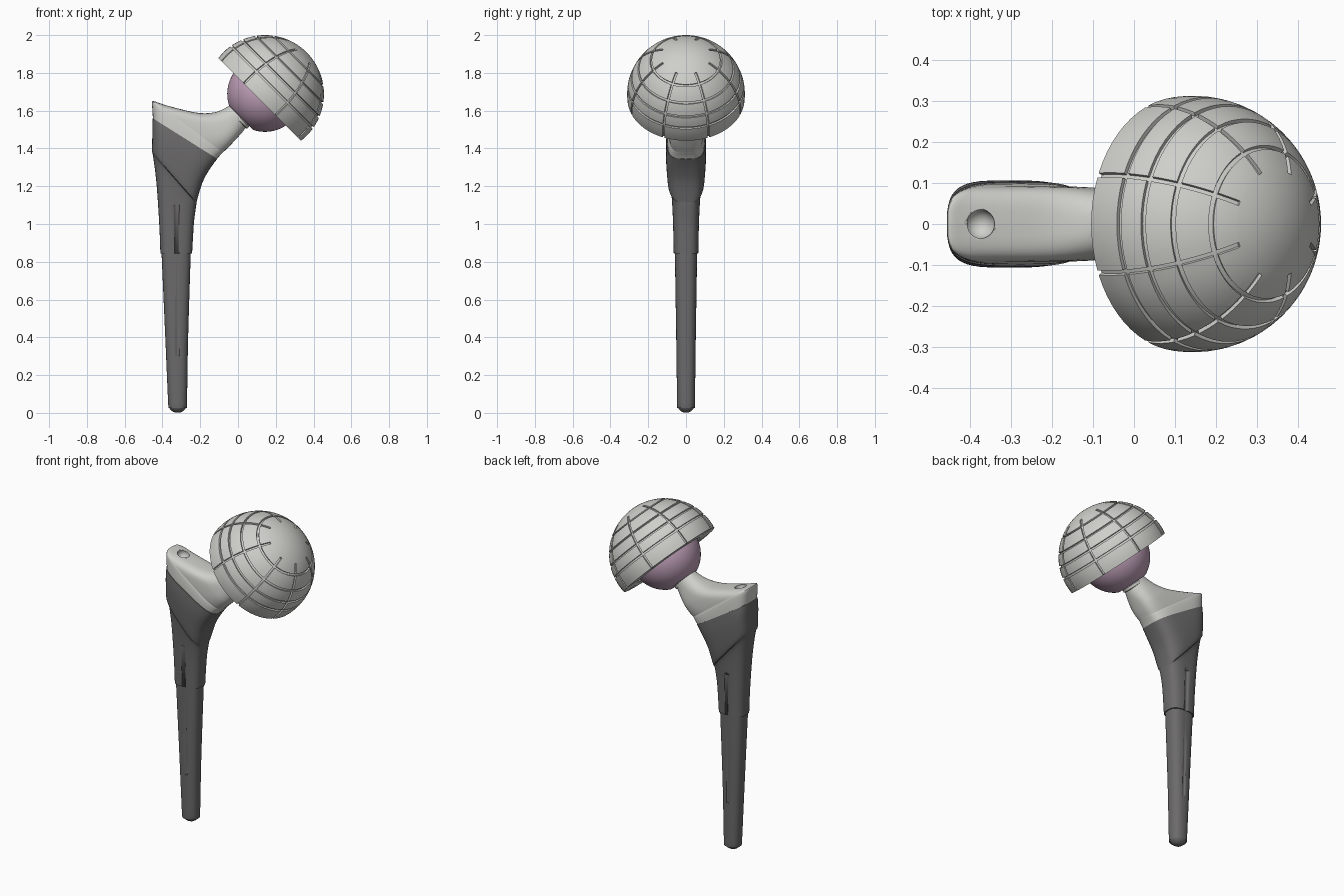
import bpy, bmesh, math
from mathutils import Vector, Matrix

if "Cube" in bpy.data.objects:
    bpy.data.objects.remove(bpy.data.objects["Cube"])


def material(name, rgb):
    m = bpy.data.materials.new(name)
    m.diffuse_color = (*rgb, 1)
    m.use_nodes = True
    m.node_tree.nodes["Principled BSDF"].inputs["Base Color"].default_value = m.diffuse_color
    return m


LIGHT = material("light metal", (0.62, 0.62, 0.59))
DARK = material("dark coating", (0.15, 0.145, 0.145))
PINK = material("pink ceramic", (0.52, 0.35, 0.48))


def finish(bm, name, mat, matrix=Matrix(), angle=35):
    bmesh.ops.recalc_face_normals(bm, faces=bm.faces)
    me = bpy.data.meshes.new(name)
    bm.to_mesh(me)
    bm.free()
    me.transform(matrix)
    me.materials.append(mat)
    ob = bpy.data.objects.new(name, me)
    bpy.context.collection.objects.link(ob)
    bpy.ops.object.select_all(action='DESELECT')
    ob.select_set(True)
    bpy.context.view_layer.objects.active = ob
    bpy.ops.object.shade_smooth_by_angle(angle=math.radians(angle))
    return ob


def skin(bm, rings, caps=True):
    """Join closed rings of points into a tube."""
    rows = [[bm.verts.new(p) for p in r] for r in rings]
    n = len(rows[0])
    for a, b in zip(rows, rows[1:]):
        for i in range(n):
            j = (i + 1) % n
            bm.faces.new((a[i], a[j], b[j], b[i]))
    if caps:
        bm.faces.new(rows[0])
        bm.faces.new(rows[-1])


def loft(name, sections, mat, steps=4, n=48):
    """Section: left x, left z, right x, right z, half depth, squareness."""
    def spline(a, b, c, d, t):
        return [q + 0.5 * t * (r - p + t * (2 * p - 5 * q + 4 * r - s + t * (3 * (q - r) + s - p)))
                for p, q, r, s in zip(a, b, c, d)]
    pts = [sections[0]] + sections + [sections[-1]]
    fine = [spline(*pts[i:i + 4], k / steps) for i in range(len(pts) - 3) for k in range(steps)]
    fine.append(sections[-1])
    rings = []
    for xl, zl, xr, zr, h, e in fine:
        mid, half = Vector((xl + xr, 0, zl + zr)) / 2, Vector((xr - xl, 0, zr - zl)) / 2
        ring = []
        for i in range(n):
            c, s = math.cos(math.tau * i / n), math.sin(math.tau * i / n)
            u = math.copysign(abs(c) ** (2 / e), c)
            v = math.copysign(abs(s) ** (2 / e), s)
            ring.append(mid + half * u + Vector((0, h * v, 0)))
        rings.append(ring)
    bm = bmesh.new()
    skin(bm, rings)
    return finish(bm, name, mat)


def lathe(name, profile, mat, matrix, n=64):
    """Turn (radius, height) points about the local z axis."""
    bm = bmesh.new()
    skin(bm, [[(r * math.cos(math.tau * i / n), r * math.sin(math.tau * i / n), z)
               for i in range(n)] for r, z in profile])
    return finish(bm, name, mat, matrix)


def cut(ob, cutter):
    cutter.hide_render = True
    m = ob.modifiers.new("cut", 'BOOLEAN')
    m.operation, m.solver, m.object = 'DIFFERENCE', 'EXACT', cutter
    bpy.context.view_layer.objects.active = ob
    bpy.ops.object.modifier_apply(modifier=m.name)


# Lower stem with a rounded tip
tip = []
for k in range(1, 6):
    a = math.pi / 2 * k / 6
    r, z = 0.049 * math.sin(a), 0.049 * (1 - math.cos(a))
    tip.append((-0.32 - r, z, -0.32 + r, z, r * 0.95, 2.2))
lower = loft("lower_stem", tip + [
    (-0.37, 0.055, -0.27, 0.055, 0.047, 2.3),
    (-0.385, 0.4, -0.264, 0.4, 0.052, 2.5),
    (-0.405, 0.85, -0.25, 0.85, 0.059, 2.8)], DARK)

# Coated upper stem, flaring past a slanted ledge
upper = loft("upper_stem", [
    (-0.411, 0.845, -0.243, 0.845, 0.065, 2.8),
    (-0.417, 1.0, -0.237, 0.95, 0.068, 2.8),
    (-0.432, 1.22, -0.232, 1.02, 0.073, 2.9),
    (-0.450, 1.36, -0.221, 1.10, 0.082, 3.0),
    (-0.455, 1.385, -0.217, 1.125, 0.096, 3.2),
    (-0.454, 1.45, -0.188, 1.22, 0.104, 3.4),
    (-0.453, 1.51, -0.15, 1.29, 0.106, 3.6),
    (-0.452, 1.56, -0.11, 1.345, 0.102, 3.6)], DARK)

# Polished shoulder sweeping into the neck
shoulder = loft("shoulder_and_neck", [
    (-0.450, 1.55, -0.115, 1.34, 0.099, 3.6),
    (-0.453, 1.60, -0.098, 1.36, 0.098, 3.6),
    (-0.455, 1.642, -0.085, 1.373, 0.095, 3.6),
    (-0.445, 1.650, -0.08, 1.378, 0.092, 3.6),
    (-0.40, 1.635, -0.072, 1.386, 0.092, 3.6),
    (-0.30, 1.607, -0.052, 1.405, 0.091, 3.5),
    (-0.20, 1.587, -0.028, 1.43, 0.088, 3.2),
    (-0.12, 1.592, 0.00, 1.46, 0.079, 2.7),
    (-0.06, 1.618, 0.03, 1.495, 0.067, 2.2),
    (-0.02, 1.643, 0.06, 1.54, 0.058, 2.0)], LIGHT)

# Dimple in the shoulder
bm = bmesh.new()
bmesh.ops.create_uvsphere(bm, u_segments=32, v_segments=16, radius=0.036)
cutter = finish(bm, "dimple_cutter", LIGHT, Matrix.Translation((-0.375, 0, 1.618)))
cut(shoulder, cutter)
bpy.data.objects.remove(cutter)

# Long shallow flutes on front and back
for side in (-1, 1):
    a, b = Vector((-0.32, side * 0.057, 0.3)), Vector((-0.325, side * 0.083, 1.1))
    bm = bmesh.new()
    bmesh.ops.create_cone(bm, cap_ends=True, segments=20, radius1=0.012, radius2=0.018,
                          depth=(b - a).length)
    turn = (b - a).to_track_quat('Z', 'Y').to_matrix().to_4x4()
    cutter = finish(bm, "flute_cutter", DARK, Matrix.Translation((a + b) / 2) @ turn)
    cut(lower, cutter)
    cut(upper, cutter)
    bpy.data.objects.remove(cutter)

# Joint frame tilted 45 degrees to the right
R = 0.312
JOINT = Matrix.Translation((0.143, 0, 1.688)) @ Matrix.Rotation(math.radians(45), 4, 'Y')

# Collar between neck and ball
lathe("neck_collar", [(0.054, -0.20), (0.063, -0.196), (0.063, -0.182), (0.056, -0.178),
                      (0.056, -0.10)], LIGHT, JOINT)

# Ball with a flat underside
ball = []
for k in range(33):
    a = math.radians(153 - 152.5 * k / 32)
    ball.append((0.2 * math.sin(a), 0.2 * math.cos(a)))
lathe("ball_head", ball, PINK, JOINT)

# Grooved cup: rings at even heights crossed by eight meridians
DEEP, W, EPS = 0.010, 0.0055, 0.0006
w, e = W / R, EPS / R
start, end = math.radians(25), math.acos(-0.04 / R)
rows = [(math.radians(d), False) for d in (0.5, 4, 8, 12, 16, 20, 24)]
rows += [(start, False), (start + e, False)]
rings = [math.acos(h / R) for h in (0.25, 0.184, 0.118, 0.053)]
prev = start + e
for t in rings + [None]:
    stop = t - w - e if t else end
    rows += [(prev + (stop - prev) * k / 4, False) for k in range(1, 5)]
    if t:
        rows += [(t - w, True), (t + w, True), (t + w + e, False)]
        prev = t + w + e
shell = []
for theta, in_ring in rows:
    g = w / max(math.sin(theta), 0.3)
    ge = g + e / max(math.sin(theta), 0.3)
    span = math.pi / 4 - 2 * ge
    ring = []
    for m in range(8):
        base = math.radians(22.5 + 45 * m)
        cols = [(-ge, False), (-g, True), (g, True), (ge, False)]
        cols += [(ge + span * k / 8, False) for k in range(1, 8)]
        for off, in_line in cols:
            r = R - DEEP if in_ring or (in_line and theta > start + e / 2) else R
            p = base + off
            ring.append((r * math.sin(theta) * math.cos(p), r * math.sin(theta) * math.sin(p),
                         r * math.cos(theta)))
    shell.append(ring)
# flat rim and inner socket
for k in range(13):
    a = math.radians(100.7 - 100.2 * k / 12)
    n = len(shell[0])
    shell.append([(0.215 * math.sin(a) * math.cos(p), 0.215 * math.sin(a) * math.sin(p),
                   0.215 * math.cos(a))
                  for p in (math.atan2(q[1], q[0]) for q in shell[len(rows) - 1])])
bm = bmesh.new()
skin(bm, shell)
finish(bm, "grooved_cup", LIGHT, JOINT, 30)
